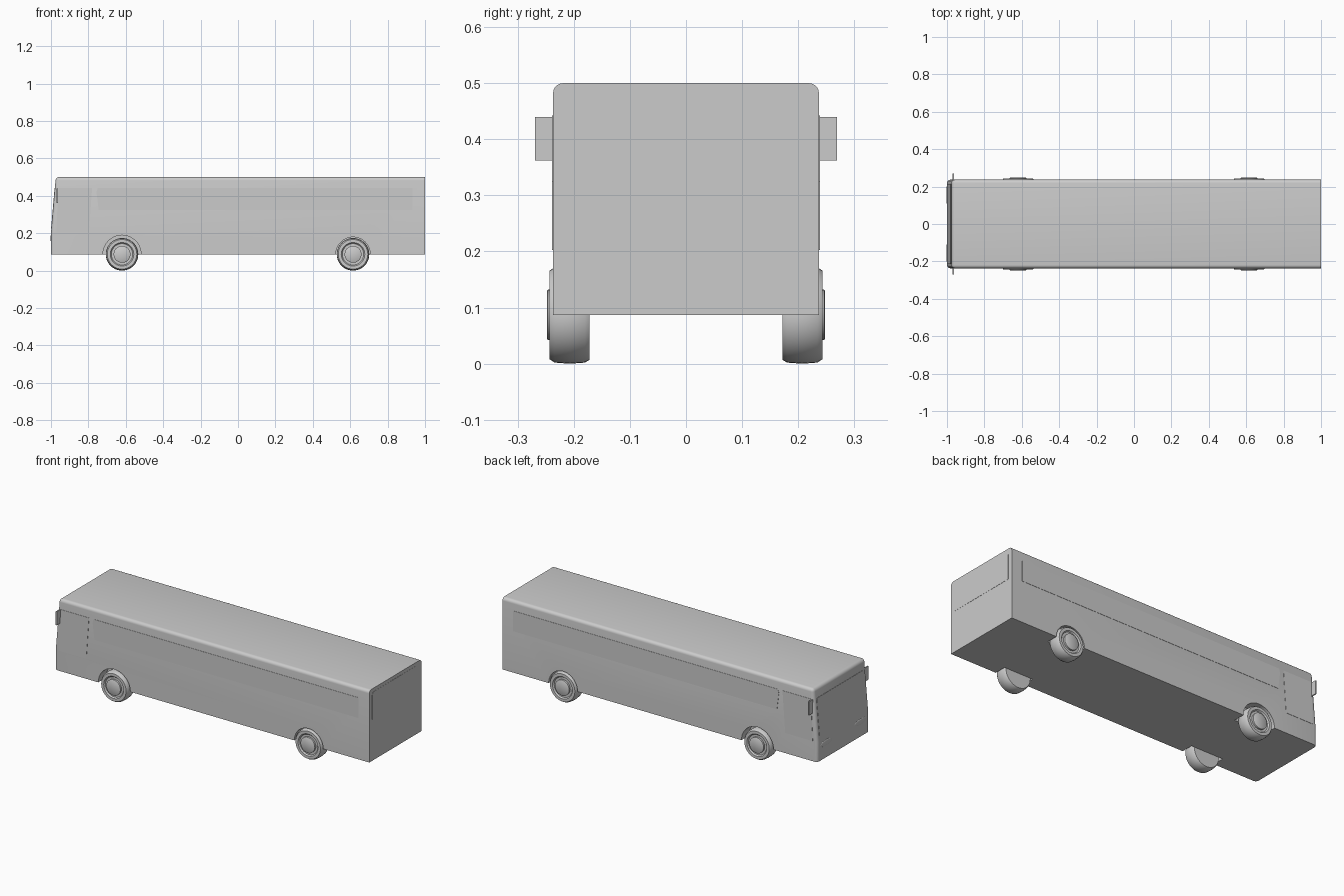
import bpy, bmesh, math
from mathutils import Vector

if "Cube" in bpy.data.objects:
    bpy.data.objects.remove(bpy.data.objects["Cube"])

W = 0.237  # half width of the body
glass = bpy.data.materials.new("glass")
glass.diffuse_color = (0.62, 0.62, 0.62, 1)
glass.use_nodes = True
glass.node_tree.nodes["Principled BSDF"].inputs["Base Color"].default_value = glass.diffuse_color


def finish(name, bm, mat=None, smooth=None):
    bmesh.ops.recalc_face_normals(bm, faces=bm.faces)
    me = bpy.data.meshes.new(name)
    bm.to_mesh(me)
    bm.free()
    ob = bpy.data.objects.new(name, me)
    bpy.context.collection.objects.link(ob)
    if mat:
        me.materials.append(mat)
    if smooth:
        shade(ob, smooth)
    return ob


def shade(ob, angle):
    bpy.ops.object.select_all(action='DESELECT')
    ob.select_set(True)
    bpy.context.view_layer.objects.active = ob
    bpy.ops.object.shade_smooth_by_angle(angle=math.radians(angle))


def prism(points, offset):
    """Closed solid: polygon of 3D points swept by offset."""
    bm = bmesh.new()
    face = bm.faces.new([bm.verts.new(p) for p in points])
    ext = bmesh.ops.extrude_face_region(bm, geom=[face], use_keep_orig=True)
    moved = [v for v in ext['geom'] if isinstance(v, bmesh.types.BMVert)]
    bmesh.ops.translate(bm, verts=moved, vec=offset)
    return bm


def lathe(profile, x, side, z, steps=40):
    """Spin (radius, y) points round an axis parallel to y."""
    bm = bmesh.new()
    vs = [bm.verts.new((x + r, side * y, z)) for r, y in profile]
    edges = [bm.edges.new(p) for p in zip(vs, vs[1:])]
    bmesh.ops.spin(bm, geom=vs + edges, cent=(x, 0, z), axis=(0, 1, 0),
                   angle=2 * math.pi, steps=steps)
    bmesh.ops.remove_doubles(bm, verts=bm.verts, dist=1e-5)
    return bm


# Body: side profile swept across, roof and front edges rounded
side_profile = [(-1, 0.087), (-1, 0.2), (-0.974, 0.5), (1, 0.5), (1, 0.087)]
bm = prism([(x, -W, z) for x, z in side_profile], (0, 2 * W, 0))
round_edges = []
for e in bm.edges:
    a, b = e.verts[0].co, e.verts[1].co
    same_side = abs(a.y - b.y) < 1e-4
    roof_long = same_side and min(a.z, b.z) > 0.49
    front = max(a.x, b.x) < -0.9 and (same_side or min(a.z, b.z) > 0.49)
    if roof_long or front:
        round_edges.append(e)
bmesh.ops.bevel(bm, geom=round_edges, offset=0.018, segments=5, profile=0.5,
                affect='EDGES')
body = finish("body", bm)

# Wheel wells cut into the body, then wheels
AXLES = [("front", -0.62, 0.102), ("rear", 0.615, 0.092)]
SIDES = [("left", -1), ("right", 1)]
tyre = [(0, 0.172), (0.08, 0.172), (0.085, 0.18), (0.087, 0.207), (0.085, 0.234),
        (0.079, 0.243), (0.063, 0.243), (0.057, 0.236), (0, 0.236)]
hub = [(0, 0.23), (0.045, 0.23), (0.045, 0.246), (0.042, 0.248), (0, 0.248)]
for axle, x, arch in AXLES:
    for side, s in SIDES:
        cutter = finish("wheel_well_cutter",
                        lathe([(0, 0.168), (arch, 0.168), (arch, 0.3), (0, 0.3)], x, s, 0.087))
        cutter.hide_render = True
        mod = body.modifiers.new("wheel_well", 'BOOLEAN')
        mod.operation = 'DIFFERENCE'
        mod.solver = 'EXACT'
        mod.object = cutter
        bpy.context.view_layer.objects.active = body
        bpy.ops.object.modifier_apply(modifier=mod.name)
        bpy.data.objects.remove(cutter)
        finish(f"{axle}_{side}_tyre", lathe(tyre, x, s, 0.087), None, 35)
        finish(f"{axle}_{side}_hub", lathe(hub, x, s, 0.087), None, 35)
shade(body, 30)

# Side windows, front cab windows and mirrors
strip = [(-0.745, 0.325), (0.932, 0.325), (0.932, 0.442), (-0.75, 0.442), (-0.757, 0.42)]
cab = [(-0.972, 0.203), (-0.797, 0.203), (-0.78, 0.442), (-0.96, 0.442)]
for side, s in SIDES:
    for name, pts in (("side_window", strip), ("cab_window", cab)):
        finish(f"{side}_{name}",
               prism([(x, s * (W - 0.004), z) for x, z in pts], (0, s * 0.0055, 0)), glass)
    finish(f"{side}_mirror",
           prism([(-0.97, s * y, z) for y, z in
                  ((0.232, 0.362), (0.269, 0.362), (0.269, 0.44), (0.232, 0.44))],
                 (0.007, 0, 0)), glass)


def rounded_top(half, z0, z1, r):
    """Outline (y, z) with rounded upper corners."""
    arc = [(half - r + r * math.cos(a), z1 - r + r * math.sin(a))
           for a in [i * math.pi / 10 for i in range(6)]]
    right = [(half, z0)] + arc
    return right + [(-y, z) for y, z in reversed(right)]


# Rear window and sloping windscreen
finish("rear_window", prism([(0.996, y, z) for y, z in rounded_top(0.21, 0.323, 0.48, 0.016)],
                            (0.005, 0, 0)), glass)
front_x = lambda z: -1 + max(0, z - 0.2) * 0.026 / 0.3
finish("windscreen", prism([(front_x(z) + 0.004, y, z)
                            for y, z in rounded_top(0.215, 0.225, 0.442, 0.012)],
                           (-0.0055, 0, 0)), glass)

# Headlights
for side, s in SIDES:
    bm = bmesh.new()
    bmesh.ops.create_uvsphere(bm, u_segments=24, v_segments=12, radius=1)
    bmesh.ops.scale(bm, verts=bm.verts, vec=(0.004, 0.055, 0.017))
    bmesh.ops.translate(bm, verts=bm.verts, vec=(-0.999, s * 0.155, 0.172))
    finish(f"{side}_headlight", bm, glass, 40)
